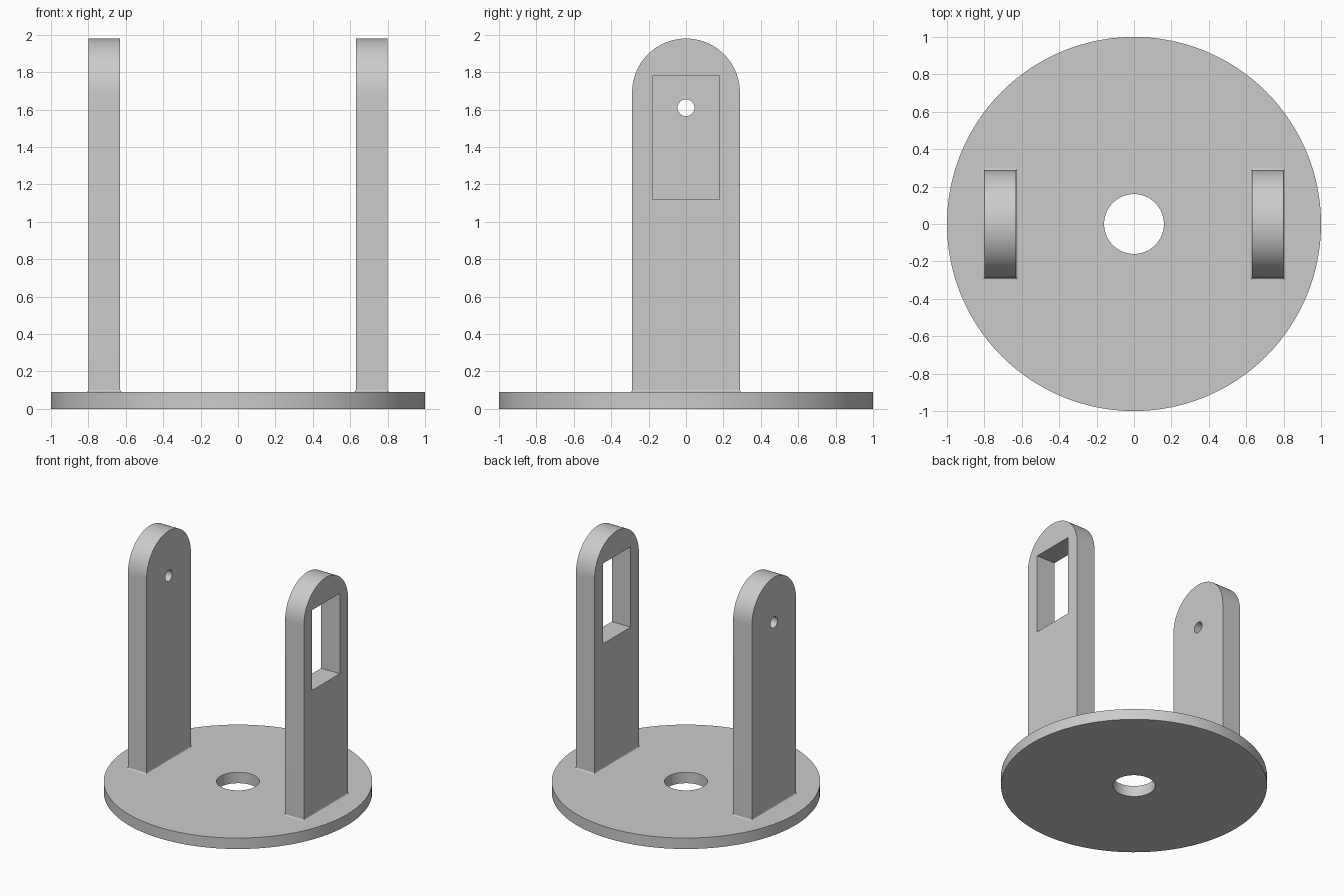
import bpy
import bmesh
from math import cos, sin, pi, radians
from mathutils import Matrix

BASE_T = 0.09
ARM_X, ARM_T, ARM_HALF = 0.715, 0.17, 0.288
ARM_TOP = 1.98
FILLET = 0.012

cube = bpy.data.objects.get("Cube")
if cube:
    bpy.data.objects.remove(cube, do_unlink=True)

grey = bpy.data.materials.new("light grey")
grey.use_nodes = True
colour = (0.6, 0.6, 0.6, 1)
grey.diffuse_color = colour
grey.node_tree.nodes["Principled BSDF"].inputs["Base Color"].default_value = colour


def arc(cx, cy, r, start, end, steps):
    return [(cx + r * cos(start + (end - start) * i / steps),
             cy + r * sin(start + (end - start) * i / steps)) for i in range(steps + 1)]


def circle(cx, cy, r, steps):
    return arc(cx, cy, r, 0, 2 * pi, steps)[:-1]


def finish(obj):
    """Assign the material and smooth the round walls."""
    obj.data.materials.clear()
    obj.data.materials.append(grey)
    bpy.ops.object.select_all(action="DESELECT")
    obj.select_set(True)
    bpy.context.view_layer.objects.active = obj
    bpy.ops.object.shade_smooth_by_angle(angle=radians(30))


def plate(name, loops, thickness, matrix):
    """Extrude a flat outline; the later loops become holes."""
    curve = bpy.data.curves.new(name, "CURVE")
    curve.dimensions = "2D"
    curve.fill_mode = "BOTH"
    curve.extrude = thickness / 2
    for loop in loops:
        spline = curve.splines.new("POLY")
        spline.points.add(len(loop) - 1)
        for point, (u, v) in zip(spline.points, loop):
            point.co = (u, v, 0, 1)
        spline.use_cyclic_u = True
    obj = bpy.data.objects.new(name, curve)
    bpy.context.collection.objects.link(obj)
    bpy.ops.object.select_all(action="DESELECT")
    obj.select_set(True)
    bpy.context.view_layer.objects.active = obj
    bpy.ops.object.convert(target="MESH")
    obj = bpy.context.view_layer.objects.active
    bm = bmesh.new()
    bm.from_mesh(obj.data)
    bmesh.ops.remove_doubles(bm, verts=bm.verts, dist=0.0001)
    bmesh.ops.transform(bm, matrix=matrix, verts=bm.verts)
    bmesh.ops.recalc_face_normals(bm, faces=bm.faces)
    bm.to_mesh(obj.data)
    bm.free()
    finish(obj)


def foot_fillet(name, x):
    """Concave skirt where an arm meets the base."""
    bm = bmesh.new()
    rings = []
    for i in range(5):
        a = i / 4 * pi / 2
        grow, z = FILLET * (1 - sin(a)), BASE_T + FILLET * (1 - cos(a))
        hx, hy = ARM_T / 2 + grow, ARM_HALF + grow
        rings.append([bm.verts.new((x + sx * hx, sy * hy, z))
                      for sx, sy in ((-1, -1), (1, -1), (1, 1), (-1, 1))])
    for low, high in zip(rings, rings[1:]):
        for i in range(4):
            j = (i + 1) % 4
            bm.faces.new((low[i], low[j], high[j], high[i]))
    mesh = bpy.data.meshes.new(name)
    bm.to_mesh(mesh)
    bm.free()
    obj = bpy.data.objects.new(name, mesh)
    bpy.context.collection.objects.link(obj)
    finish(obj)


# Round base with a central hole
plate("base_disc", [circle(0, 0, 1, 128), circle(0, 0, 0.16, 64)],
      BASE_T, Matrix.Translation((0, 0, BASE_T / 2)))

# Round-topped arms: window on the left, pin hole on the right
outline = [(-ARM_HALF, BASE_T), (ARM_HALF, BASE_T)]
outline += arc(0, ARM_TOP - ARM_HALF, ARM_HALF, 0, pi, 48)
window = [(-0.18, 1.12), (0.18, 1.12), (0.18, 1.78), (-0.18, 1.78)]
pin_hole = circle(0, 1.61, 0.045, 32)
# Profile axes u, v, depth map to y, z, x
upright = Matrix(((0, 0, 1, 0), (1, 0, 0, 0), (0, 1, 0, 0), (0, 0, 0, 1)))
for side, x, hole in (("left", ARM_X, window), ("right", -ARM_X, pin_hole)):
    plate(side + "_arm", [outline, hole], ARM_T, Matrix.Translation((x, 0, 0)) @ upright)
    foot_fillet(side + "_arm_fillet", x)
